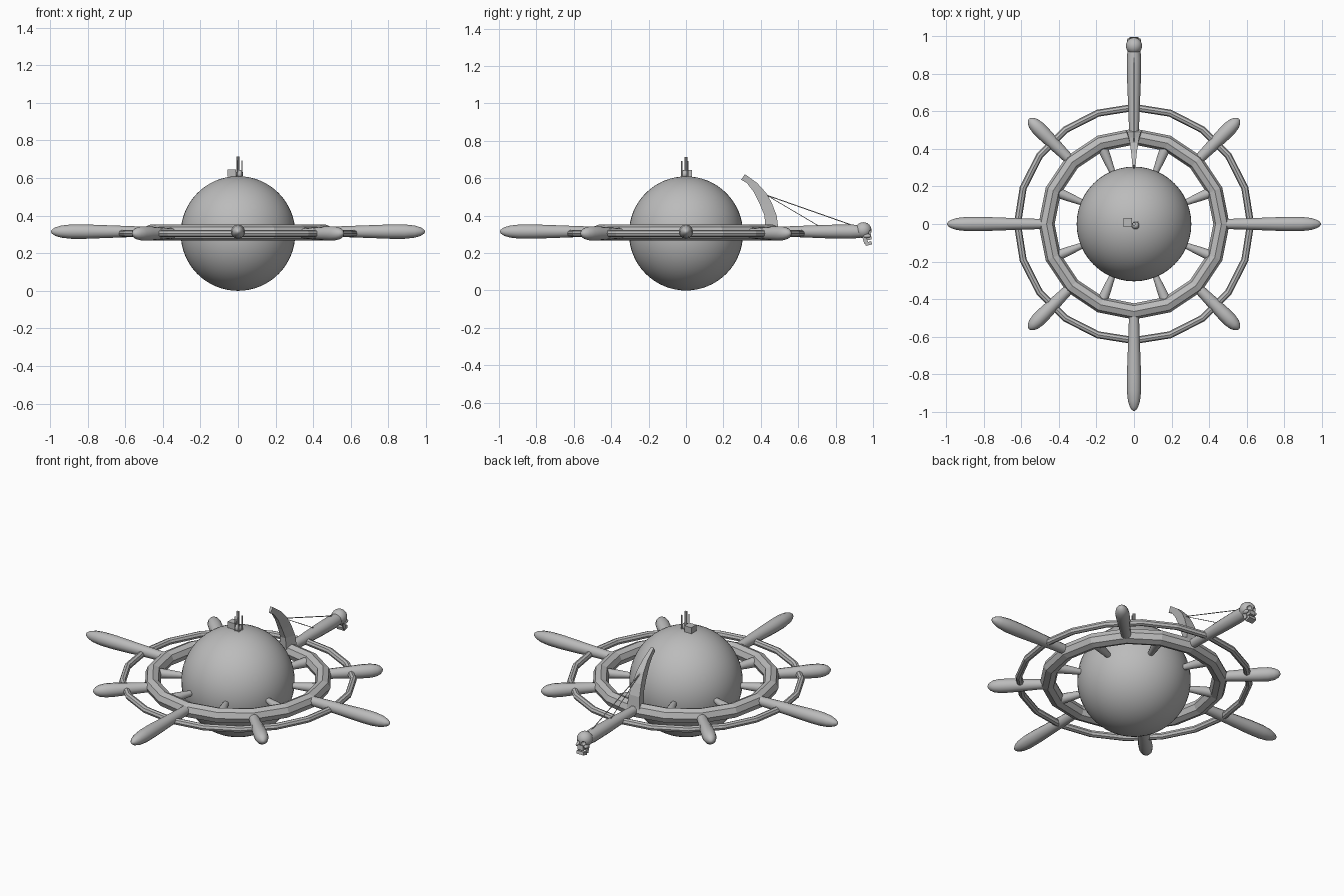
import bpy, bmesh, math
from mathutils import Vector, Matrix

if "Cube" in bpy.data.objects:
    bpy.data.objects.remove(bpy.data.objects["Cube"])

grey = bpy.data.materials.new("stone_grey")
grey.diffuse_color = (0.5, 0.5, 0.5, 1)
grey.use_nodes = True
grey.node_tree.nodes["Principled BSDF"].inputs["Base Color"].default_value = grey.diffuse_color
ZC = 0.305


def finish(ob, name, smooth=None):
    ob.name = name
    ob.data.materials.clear()
    ob.data.materials.append(grey)
    if smooth:
        bpy.ops.object.select_all(action='DESELECT')
        ob.select_set(True)
        bpy.context.view_layer.objects.active = ob
        bpy.ops.object.shade_smooth_by_angle(angle=math.radians(smooth))
    return ob


def from_bm(bm, name, smooth=None):
    bmesh.ops.recalc_face_normals(bm, faces=bm.faces)
    me = bpy.data.meshes.new(name)
    bm.to_mesh(me)
    bm.free()
    ob = bpy.data.objects.new(name, me)
    bpy.context.collection.objects.link(ob)
    return finish(ob, name, smooth)


def lathe(name, profile, angle, z, sides=12, smooth=40):
    """Turned part lying along a horizontal direction; profile = (distance, radius)."""
    bm = bmesh.new()
    c, s = math.cos(angle), math.sin(angle)
    rings = []
    for d, r in profile:
        ring = []
        for i in range(sides):
            a = 2 * math.pi * i / sides
            u, w = r * math.cos(a), r * math.sin(a)
            ring.append(bm.verts.new((d * c - u * s, d * s + u * c, z + w)))
        rings.append(ring)
    for a, b in zip(rings, rings[1:]):
        for i in range(sides):
            j = (i + 1) % sides
            bm.faces.new((a[i], a[j], b[j], b[i]))
    bm.faces.new(rings[0])
    bm.faces.new(rings[-1])
    return from_bm(bm, name, smooth)


def rod(name, a, b, r, sides=8):
    a, b = Vector(a), Vector(b)
    bpy.ops.mesh.primitive_cylinder_add(vertices=sides, radius=r, depth=(b - a).length,
                                        location=(a + b) / 2)
    ob = bpy.context.object
    ob.rotation_euler = (b - a).to_track_quat('Z', 'Y').to_euler()
    return finish(ob, name, 40)


def ball(name, loc, scale, seg=24, rings=16):
    bpy.ops.mesh.primitive_uv_sphere_add(segments=seg, ring_count=rings, radius=1, location=loc)
    ob = bpy.context.object
    ob.scale = scale
    return finish(ob, name, 60)


def box(name, loc, size, rot_x=0):
    bpy.ops.mesh.primitive_cube_add(size=1, location=loc, rotation=(rot_x, 0, 0))
    ob = bpy.context.object
    ob.scale = size
    return finish(ob, name)


# Central globe
ball("globe", (0, 0, ZC), (0.305,) * 3, 48, 32)

# Two faceted rings
for name, R, r, seg, z in (("main_ring", 0.465, 0.043, 16, 0.31), ("outer_ring", 0.62, 0.019, 20, ZC)):
    bpy.ops.mesh.primitive_torus_add(major_segments=seg, minor_segments=8, major_radius=R,
                                     minor_radius=r, location=(0, 0, z))
    finish(bpy.context.object, name)

# Inner spokes between globe and main ring
for k in range(8):
    lathe("inner_spoke", [(0.28, 0.014), (0.38, 0.024), (0.45, 0.029)],
          math.radians(22.5 + 45 * k), ZC)

# Turned handles: long on the axes, short on the diagonals
shape = [(0, 0.026), (0.2, 0.029), (0.45, 0.034), (0.65, 0.038), (0.8, 0.038),
         (0.9, 0.032), (0.96, 0.022), (0.99, 0.011), (1, 0.003)]
for k in range(8):
    start, end = (0.46, 0.995) if k % 2 == 0 else (0.46, 0.79)
    if k == 2:
        continue
    lathe("handle", [(start + t * (end - start), r) for t, r in shape], math.pi / 4 * k, 0.315 if k % 2 == 0 else ZC)

# Bowsprit
lathe("bowsprit", [(0.46, 0.025), (0.6, 0.03), (0.75, 0.036), (0.88, 0.038), (0.93, 0.034)],
      math.pi / 2, 0.315)

# Curved horn sail: (outer y, z, inner y, z, half width)
horn = [(0.495, 0.32, 0.425, 0.32, 0.042), (0.485, 0.40, 0.42, 0.40, 0.035),
        (0.46, 0.465, 0.395, 0.46, 0.028), (0.43, 0.52, 0.36, 0.53, 0.022),
        (0.38, 0.575, 0.325, 0.575, 0.015), (0.315, 0.622, 0.295, 0.592, 0.009)]
bm = bmesh.new()
secs = [[bm.verts.new(p) for p in ((-w, yo, zo), (w, yo, zo), (w * 0.5, yi, zi), (-w * 0.5, yi, zi))]
        for yo, zo, yi, zi, w in horn]
for a, b in zip(secs, secs[1:]):
    for i in range(4):
        j = (i + 1) % 4
        bm.faces.new((a[i], a[j], b[j], b[i]))
bm.faces.new(secs[0])
bm.faces.new(secs[-1])
from_bm(bm, "curved_horn")

# Rigging lines
rod("long_stay", (0, 0.43, 0.51), (0, 0.90, 0.345), 0.0025, 6)
rod("short_stay", (0, 0.43, 0.51), (0, 0.71, 0.345), 0.0018, 6)

# Skull figurehead
skull = ball("skull", (0, 0.948, 0.322), (0.043, 0.044, 0.043))
cuts = []
for s in (-1, 1):
    cuts.append(ball("eye_cutter", (s * 0.018, 0.99, 0.312), (0.013, 0.02, 0.013), 12, 8))
    ball("cheekbone", (s * 0.027, 0.968, 0.292), (0.011, 0.022, 0.011), 12, 8)
    box("jaw_side", (s * 0.024, 0.958, 0.272), (0.007, 0.022, 0.045), 0.3)
for c in cuts:
    m = skull.modifiers.new("socket", 'BOOLEAN')
    m.operation = 'DIFFERENCE'
    m.object = c
    c.hide_render = True
    c.hide_set(True)
box("upper_jaw", (0, 0.974, 0.283), (0.036, 0.034, 0.026), 0.15)
box("chin", (0, 0.976, 0.251), (0.046, 0.034, 0.018), 0.25)

# Deck fittings on top of the globe
box("chest", (-0.034, 0.008, 0.627), (0.046, 0.046, 0.036))
ball("post_base", (0.008, -0.008, 0.622), (0.02, 0.02, 0.022), 12, 8)
rod("tall_post", (0.0, 0.0, 0.60), (0.0, 0.0, 0.715), 0.0085)
for x, y in ((0.021, -0.022), (0.021, 0.010), (-0.004, -0.022)):
    rod("short_post", (x, y, 0.60), (x, y, 0.692), 0.0035)
